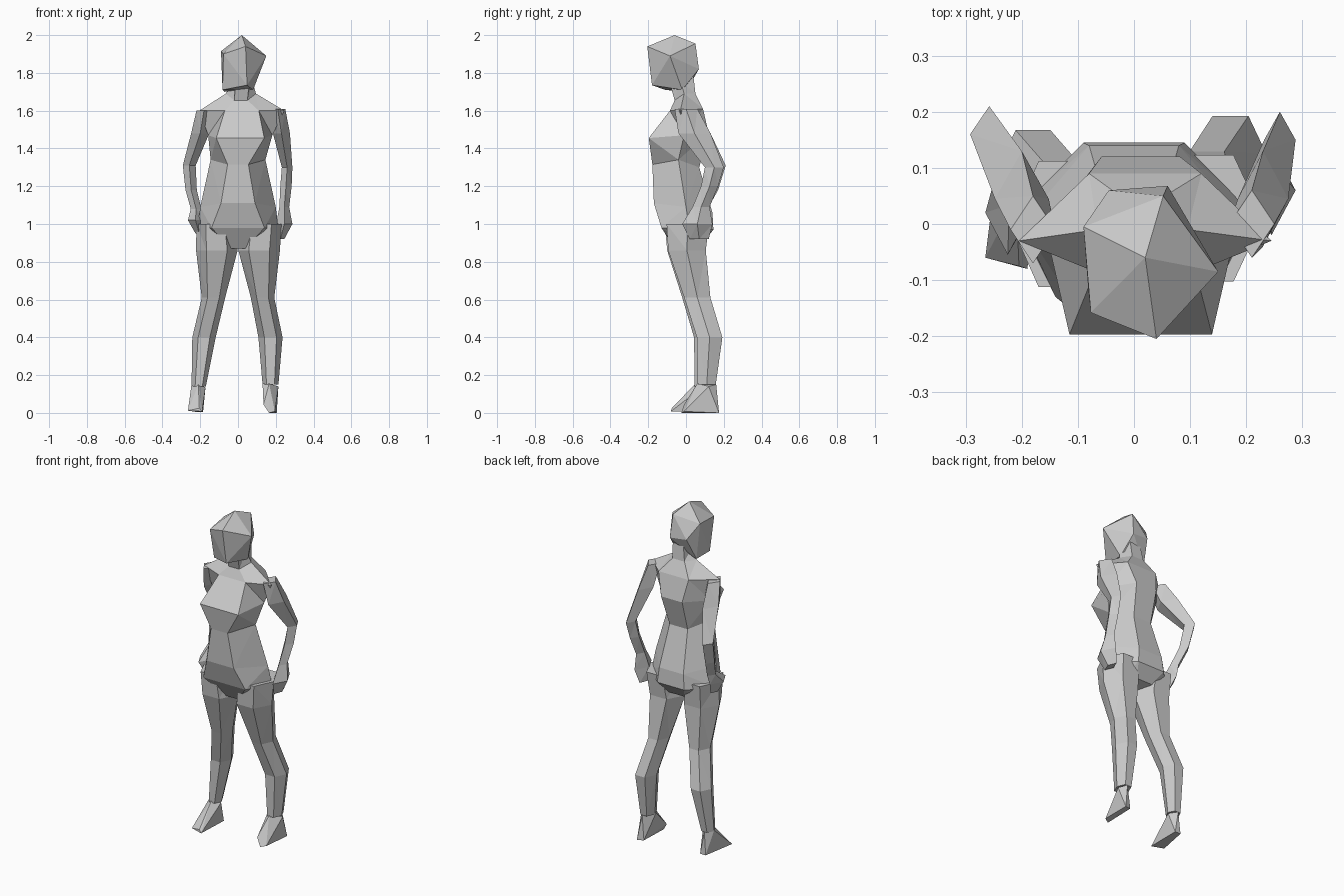
import bpy, bmesh, math


def finish(name, bm):
    bmesh.ops.recalc_face_normals(bm, faces=bm.faces)
    bmesh.ops.triangulate(bm, faces=bm.faces)
    me = bpy.data.meshes.new(name)
    bm.to_mesh(me)
    bm.free()
    ob = bpy.data.objects.new(name, me)
    bpy.context.collection.objects.link(ob)
    return ob


def loft(name, rings):
    """Skin a stack of equally sized point rings and cap both ends."""
    bm = bmesh.new()
    vs = [[bm.verts.new(p) for p in r] for r in rings]
    n = len(vs[0])
    for a, b in zip(vs, vs[1:]):
        for i in range(n):
            j = (i + 1) % n
            bm.faces.new((a[i], a[j], b[j], b[i]))
    bm.faces.new(vs[0])
    bm.faces.new(vs[-1])
    return finish(name, bm)


def hull(name, points):
    bm = bmesh.new()
    for p in points:
        bm.verts.new(p)
    res = bmesh.ops.convex_hull(bm, input=bm.verts)
    loose = [v for v in res["geom_interior"] if isinstance(v, bmesh.types.BMVert)]
    bmesh.ops.delete(bm, geom=loose, context='VERTS')
    return finish(name, bm)


def limb(name, stations, sides, phase=0.0):
    """Stations are (x, y, z, half width, half depth)."""
    ang = [phase + 2 * math.pi * i / sides for i in range(sides)]
    return loft(name, [[(x + rx * math.cos(a), y + ry * math.sin(a), z) for a in ang]
                       for x, y, z, rx, ry in stations])


# Torso: centre x, then front, side and back corner of each six-sided ring
torso = [
    (0.00, (.04, -.06, .87), (.12, .02, .88), (.05, .09, .90)),
    (0.00, (.14, -.13, .98), (.215, .02, .97), (.09, .145, .97)),
    (0.00, (.09, -.17, 1.11), (.20, .00, 1.09), (.08, .14, 1.06)),
    (0.00, (.055, -.178, 1.315), (.145, -.04, 1.34), (.06, .07, 1.30)),
    (0.012, (.127, -.197, 1.455), (.17, -.01, 1.47), (.07, .12, 1.48)),
    (0.02, (.09, -.085, 1.60), (.225, -.03, 1.60), (.10, .09, 1.61)),
    (0.015, (.035, -.06, 1.655), (.08, -.01, 1.69), (.04, .05, 1.69)),
    (0.025, (.035, -.09, 1.76), (.05, -.03, 1.76), (.035, .04, 1.78)),
]
rings = []
for cx, f, s, b in torso:
    right = [(cx + p[0], p[1], p[2]) for p in (f, s, b)]
    left = [(cx - p[0], p[1], p[2]) for p in (b, s, f)]
    rings.append(right + left)
loft("torso", rings)

# Head, turned slightly to one side
hull("head", [(.02, -.06, 2.0), (.04, -.205, 1.94), (-.077, -.158, 1.90),
              (-.09, -.005, 1.915), (.15, -.085, 1.89), (.052, .05, 1.955),
              (-.045, .06, 1.83), (.06, .068, 1.82), (.048, -.18, 1.735),
              (-.082, -.11, 1.71), (-.07, .0, 1.70), (.08, -.02, 1.71)])

# Legs
limb("left_leg", [(-.12, .0, 1.0, .10, .13), (-.112, .0, .86, .11, .115),
                  (-.13, .045, .61, .062, .075), (-.18, .105, .40, .062, .072),
                  (-.208, .085, .14, .038, .045)], 6)
limb("right_leg", [(.125, .01, 1.0, .105, .13), (.112, .005, .86, .11, .115),
                   (.13, .06, .61, .062, .08), (.172, .125, .40, .064, .078),
                   (.172, .11, .15, .042, .055)], 6)

# Feet: ankle corners, heel and toes
hull("left_foot", [(-.247, .085, .145), (-.172, .085, .135), (-.21, .045, .15),
                   (-.21, .125, .14), (-.222, .13, .005), (-.185, .13, .005),
                   (-.265, -.06, .012), (-.19, -.08, .008), (-.205, -.075, .025)])
hull("right_foot", [(.130, .10, .155), (.214, .12, .14), (.165, .06, .155),
                    (.18, .16, .15), (.205, .175, .0), (.165, .165, .005),
                    (.135, -.01, .045), (.165, -.025, .0), (.195, -.01, .008)])

# Arms, bent back with the hands on the hips
limb("left_arm", [(-.18, -.01, 1.60, .04, .06), (-.20, .045, 1.48, .048, .085),
                  (-.258, .16, 1.31, .034, .05), (-.248, .125, 1.18, .03, .045),
                  (-.222, .075, 1.08, .028, .04), (-.225, .02, 1.02, .04, .075),
                  (-.205, .02, .95, .02, .04)], 4)
limb("right_arm", [(.21, .0, 1.61, .04, .06), (.23, .045, 1.48, .045, .085),
                   (.26, .15, 1.30, .028, .05), (.254, .125, 1.20, .03, .045),
                   (.245, .08, 1.09, .026, .045), (.245, .06, 1.0, .043, .08),
                   (.225, .07, .92, .02, .05)], 4)
